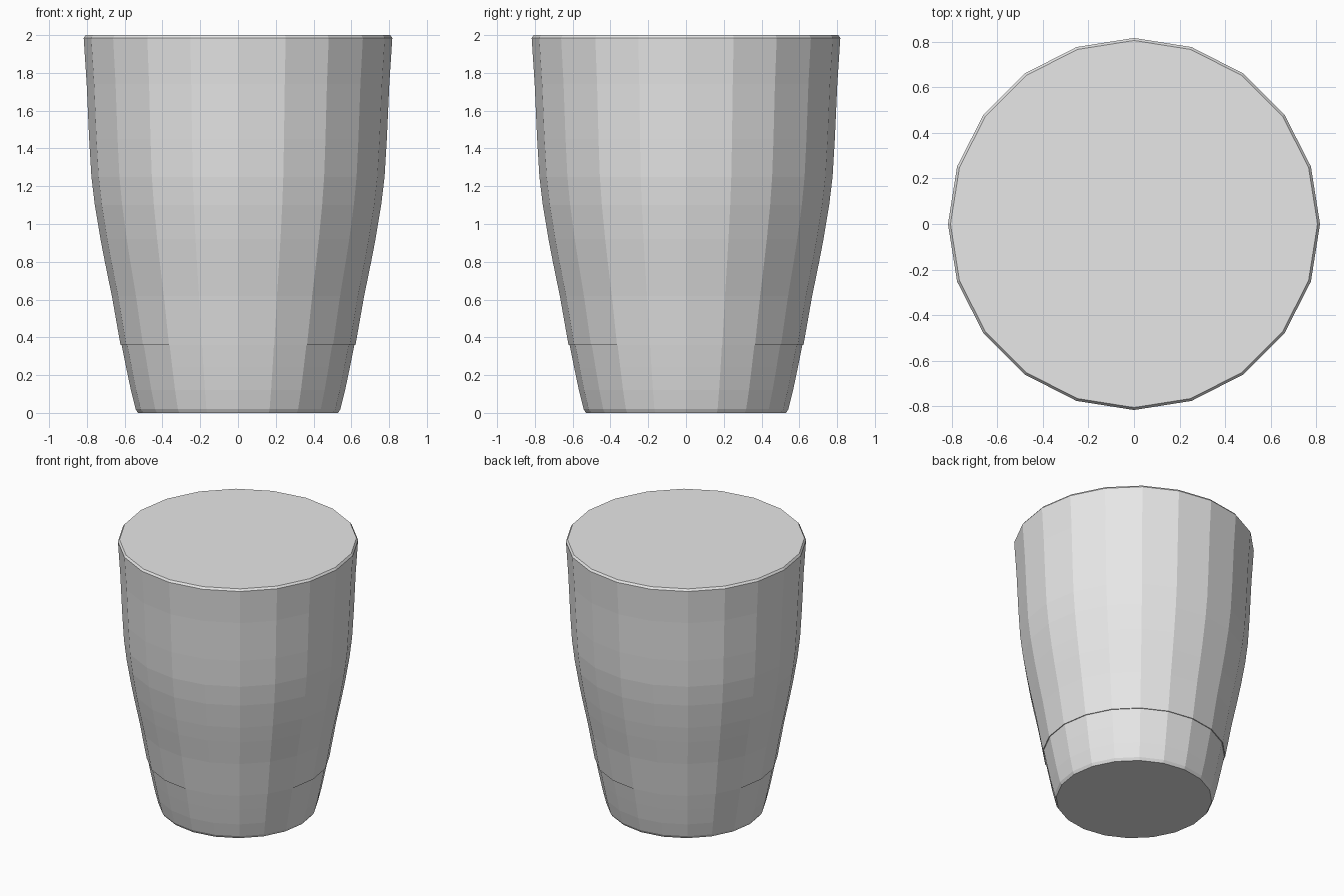
import bpy
import bmesh
from math import cos, sin, tau

SIDES = 20

cube = bpy.data.objects.get("Cube")
if cube:
    bpy.data.objects.remove(cube, do_unlink=True)

# One plain grey for everything
grey = bpy.data.materials.new("light_grey")
grey.use_nodes = True
grey.diffuse_color = (0.8, 0.8, 0.8, 1)
grey.node_tree.nodes["Principled BSDF"].inputs["Base Color"].default_value = (0.8, 0.8, 0.8, 1)


def lathe(name, profile, cap_bottom=False, cap_top=False):
    """Turn a (radius, height) profile into a flat-sided round shell."""
    bm = bmesh.new()
    rings = [[bm.verts.new((r * cos(tau * i / SIDES), r * sin(tau * i / SIDES), z))
              for i in range(SIDES)] for r, z in profile]
    for low, high in zip(rings, rings[1:]):
        for i in range(SIDES):
            j = (i + 1) % SIDES
            bm.faces.new((low[i], low[j], high[j], high[i]))
    if cap_bottom:
        bm.faces.new(rings[0][::-1])
    if cap_top:
        bm.faces.new(rings[-1])
    mesh = bpy.data.meshes.new(name)
    bm.to_mesh(mesh)
    bm.free()
    mesh.materials.append(grey)
    obj = bpy.data.objects.new(name, mesh)
    bpy.context.collection.objects.link(obj)
    return obj


# Foot of the cup, with a small chamfer at the ground
lathe("cup_base", [(0.53, 0), (0.542, 0.02), (0.567, 0.12), (0.592, 0.24), (0.616, 0.36)],
      cap_bottom=True)

# Flared body with a thin lip over the foot, a chamfered rim and a flat top
lathe("cup_body", [(0.616, 0.36), (0.622, 0.36), (0.645, 0.49), (0.668, 0.62),
                   (0.705, 0.8), (0.728, 0.92), (0.758, 1.1), (0.776, 1.25),
                   (0.788, 1.45), (0.801, 1.74), (0.817, 1.985), (0.806, 2)],
      cap_top=True)
